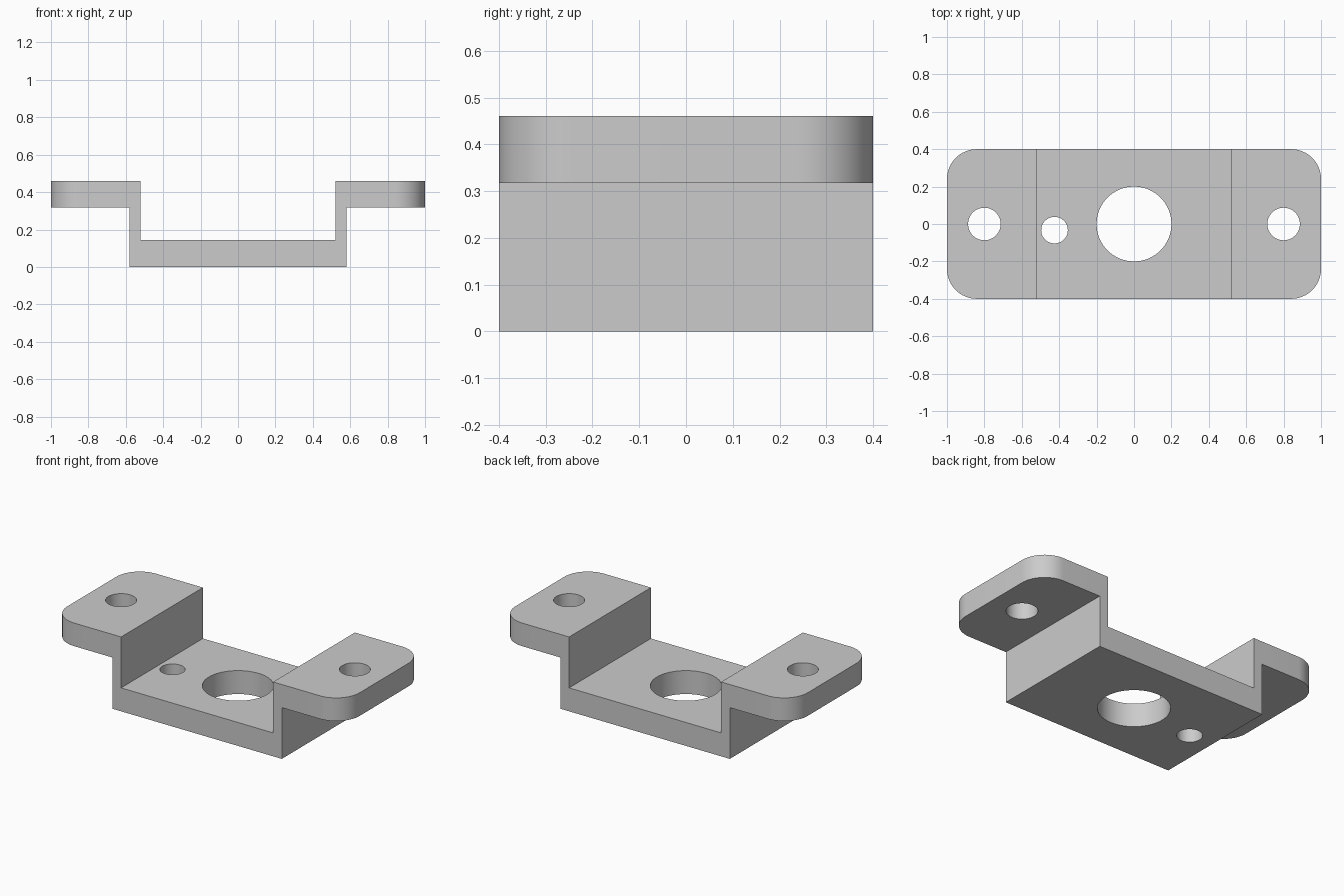
import bpy, bmesh, math

cube = bpy.data.objects.get("Cube")
if cube:
    bpy.data.objects.remove(cube, do_unlink=True)

HALF_DEPTH, HEIGHT, CORNER = 0.4, 0.46, 0.16

# Plain grey metal
metal = bpy.data.materials.new("grey_metal")
metal.use_nodes = True
grey = (0.6, 0.6, 0.6, 1)
metal.diffuse_color = grey
metal.node_tree.nodes["Principled BSDF"].inputs["Base Color"].default_value = grey

# Stepped bracket: one half of the section, mirrored and extruded along y
half = [(0.58, 0), (0.58, 0.317), (1, 0.317), (1, HEIGHT), (0.52, HEIGHT), (0.52, 0.145)]
profile = half + [(-x, z) for x, z in reversed(half)]
bm = bmesh.new()
face = bm.faces.new([bm.verts.new((x, -HALF_DEPTH, z)) for x, z in profile])
ext = bmesh.ops.extrude_face_region(bm, geom=[face])
moved = [g for g in ext["geom"] if isinstance(g, bmesh.types.BMVert)]
bmesh.ops.translate(bm, verts=moved, vec=(0, 2 * HALF_DEPTH, 0))
bmesh.ops.recalc_face_normals(bm, faces=bm.faces)

# Round the outer vertical corners of both flanges
corners = [e for e in bm.edges if all(abs(v.co.x) > 0.99 for v in e.verts)
           and abs(e.verts[0].co.z - e.verts[1].co.z) > 0.1]
bmesh.ops.bevel(bm, geom=corners, offset=CORNER, segments=16, profile=0.5, affect='EDGES')
mesh = bpy.data.meshes.new("bracket")
bm.to_mesh(mesh)
bm.free()
mesh.materials.append(metal)
bracket = bpy.data.objects.new("bracket", mesh)
bpy.context.collection.objects.link(bracket)


def drill(name, x, y, radius):
    """Cut a round hole straight down through the bracket."""
    bpy.ops.mesh.primitive_cylinder_add(vertices=64, radius=radius, depth=2, location=(x, y, 0))
    cutter = bpy.context.object
    cutter.name = name
    cutter.hide_render = True
    cutter.data.materials.append(metal)
    mod = bracket.modifiers.new(name, 'BOOLEAN')
    mod.operation, mod.solver, mod.object = 'DIFFERENCE', 'EXACT', cutter
    bpy.ops.object.select_all(action='DESELECT')
    bracket.select_set(True)
    bpy.context.view_layer.objects.active = bracket
    bpy.ops.object.modifier_apply(modifier=mod.name)
    bpy.data.objects.remove(cutter, do_unlink=True)


# Central bore, locating hole and the two flange bolt holes
drill("centre_hole", 0, 0, 0.2)
drill("locating_hole", -0.425, -0.033, 0.071)
for side in (-1, 1):
    drill("bolt_hole", 0.8 * side, 0, 0.087)

bpy.ops.object.shade_smooth_by_angle(angle=math.radians(30))
